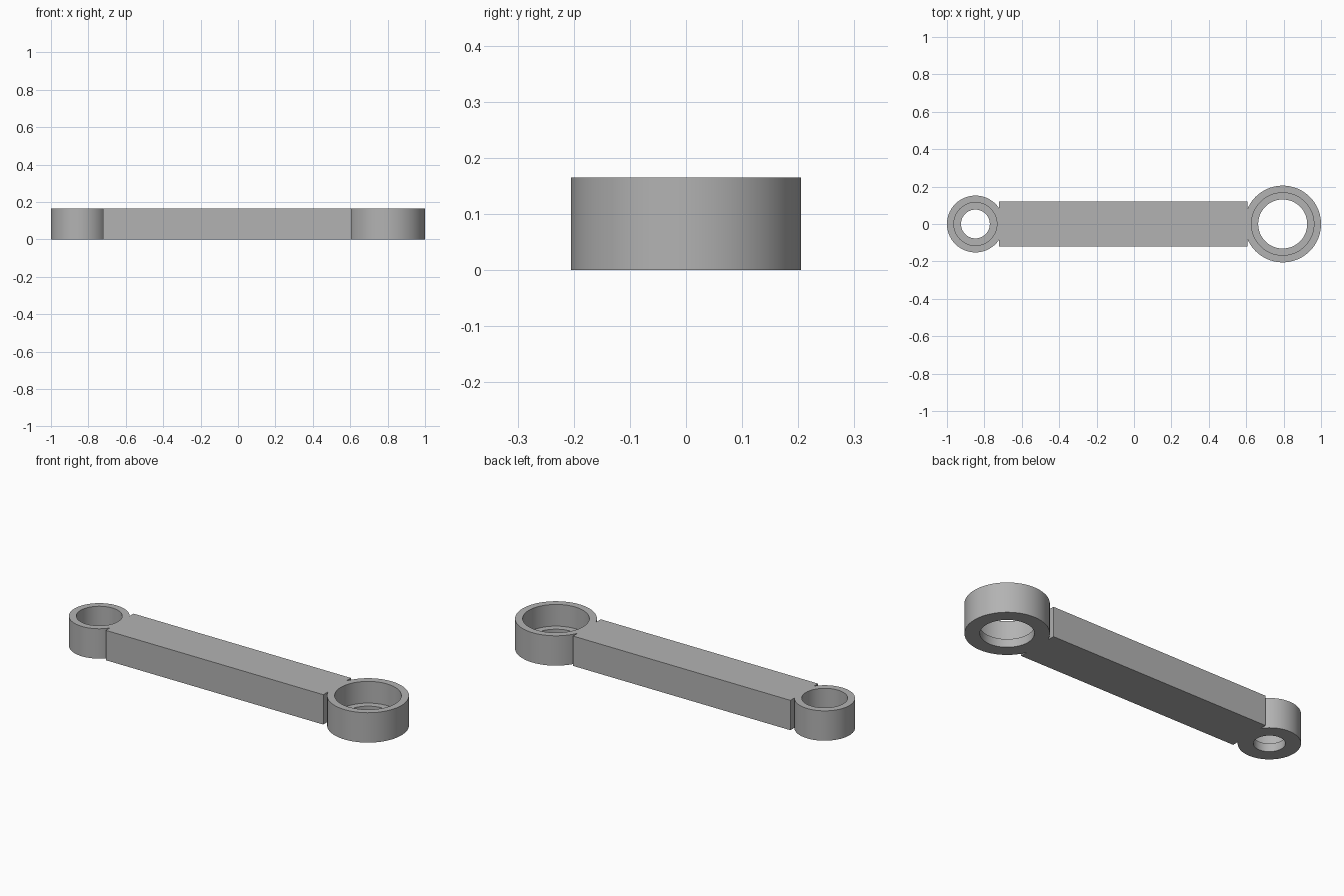
import bpy, bmesh
from math import asin, cos, sin, tau, pi, radians, sqrt

cube = bpy.data.objects.get("Cube")
if cube:
    bpy.data.objects.remove(cube, do_unlink=True)

HEIGHT, LEDGE, SEGMENTS = 0.165, 0.045, 96
HALF_WIDTH = 0.121

grey = bpy.data.materials.new("plain_grey")
grey.use_nodes = True
colour = (0.45, 0.45, 0.45, 1)
grey.diffuse_color = colour
grey.node_tree.nodes["Principled BSDF"].inputs["Base Color"].default_value = colour


def finish(name, bm):
    bmesh.ops.recalc_face_normals(bm, faces=bm.faces)
    mesh = bpy.data.meshes.new(name)
    bm.to_mesh(mesh)
    bm.free()
    mesh.materials.append(grey)
    obj = bpy.data.objects.new(name, mesh)
    bpy.context.collection.objects.link(obj)
    bpy.ops.object.select_all(action="DESELECT")
    obj.select_set(True)
    bpy.context.view_layer.objects.active = obj
    bpy.ops.object.shade_smooth_by_angle(angle=radians(30))
    return obj


def ring(name, x, outer, bore, hole):
    """Turned ring with a wide bore above a narrower through hole."""
    profile = [(outer, 0), (outer, HEIGHT), (bore, HEIGHT),
               (bore, LEDGE), (hole, LEDGE), (hole, 0)]
    bm = bmesh.new()
    loops = [[bm.verts.new((x + r * cos(tau * i / SEGMENTS),
                            r * sin(tau * i / SEGMENTS), z))
              for i in range(SEGMENTS)] for r, z in profile]
    for k, a in enumerate(loops):
        b = loops[(k + 1) % len(loops)]
        for i in range(SEGMENTS):
            j = (i + 1) % SEGMENTS
            bm.faces.new((a[i], a[j], b[j], b[i]))
    return finish(name, bm)


def bar_end(x, radius, end_x, side):
    """Outline of one bar end: square shoulders and a hollow fitting the ring."""
    half = asin(sqrt(radius ** 2 - (end_x - x) ** 2) / radius)
    middle = 0 if side > 0 else pi
    steps = 20
    arc = [(x + radius * cos(middle + half * (1 - 2 * i / steps)),
            radius * sin(middle + half * (1 - 2 * i / steps)))
           for i in range(steps + 1)]
    return [(end_x, side * HALF_WIDTH)] + arc + [(end_x, -side * HALF_WIDTH)]


# Two end rings
small_x, small_r = -0.848, 0.152
large_x, large_r = 0.795, 0.205
ring("small_ring", small_x, small_r, 0.115, 0.077)
ring("large_ring", large_x, large_r, 0.167, 0.131)

# Connecting bar, extruded from its outline
outline = bar_end(small_x, small_r, -0.723, 1) + bar_end(large_x, large_r, 0.606, -1)
bm = bmesh.new()
base = bm.faces.new([bm.verts.new((x, y, 0)) for x, y in outline])
top = bmesh.ops.extrude_face_region(bm, geom=[base], use_keep_orig=True)
bmesh.ops.translate(bm, vec=(0, 0, HEIGHT),
                    verts=[v for v in top["geom"] if isinstance(v, bmesh.types.BMVert)])
finish("connecting_bar", bm)
